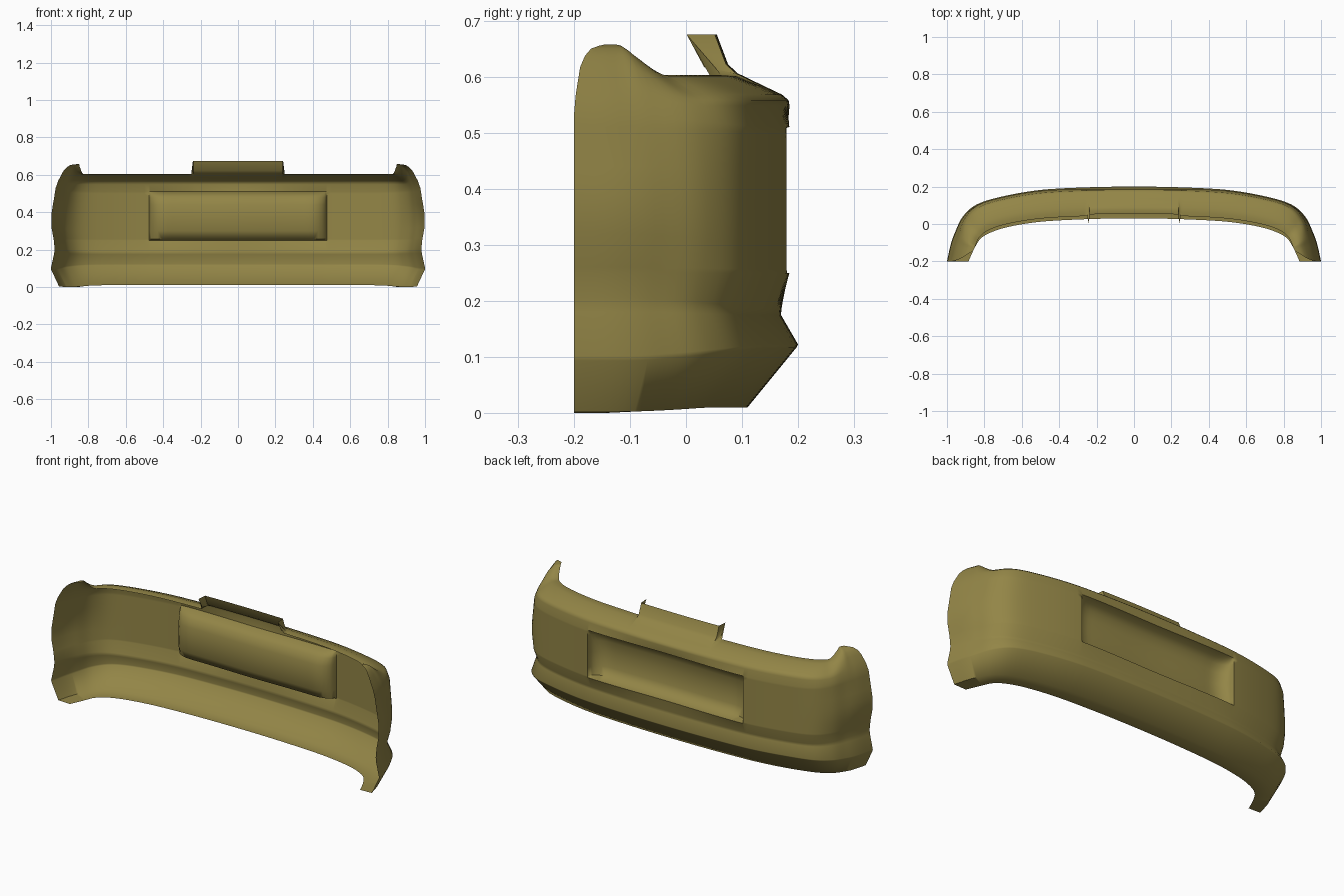
import bpy, bmesh, math
from mathutils import Vector

if "Cube" in bpy.data.objects:
    bpy.data.objects.remove(bpy.data.objects["Cube"])

# Plan curves from centre to arm end: outer skin and inner lip edge
OUTER = [(0, .2), (.25, .196), (.5, .182), (.7, .148), (.84, .105),
         (.915, .04), (.955, -.04), (.98, -.11), (1, -.2)]
INNER = [(0, .03), (.25, .026), (.5, .012), (.67, -.015), (.77, -.047),
         (.82, -.078), (.845, -.115), (.863, -.15), (.885, -.2)]

# Profile rows: centre depth fraction, centre z, arm fraction, arm z, arm reach, recess depth
ROWS = [
    (1.0, .01, 1.0, .0, 1, 0),
    (.53, .01, .38, .002, 1, 0),
    (.02, .116, .01, .093, 1, 0),
    (0, .122, 0, .102, 1, 0),
    (.18, .175, .15, .18, 1, 0),
    (.17, .19, .17, .205, 1, 0),
    (.11, .249, .13, .25, 1, 0),
    (.11, .256, .12, .26, 1, .055),
    (.11, .30, .02, .32, 1, .075),
    (.11, .38, .02, .39, 1, .08),
    (.11, .44, .09, .44, 1, .075),
    (.11, .48, .15, .48, 1, .06),
    (.11, .50, .19, .51, 1, .035),
    (.11, .51, .22, .53, 1, 0),
    (.09, .548, .32, .566, .98, 0),
    (.10, .558, .40, .585, .96, 0),
    (.17, .568, .53, .617, .92, 0),
    (.38, .585, .65, .637, .85, 0),
    (.62, .601, .76, .65, .75, 0),
    (.78, .603, .88, .655, .6, 0),
    (.90, .601, 1.0, .657, .45, 0),
]
# Upright tab and its side flange replace the last three rows near the centre
TAB = [(.092, .606), (.075, .622), (.055, .675)]
FLANGE = [(.090, .606), (.036, .617), (.005, .675)]


def curve(pts, s):
    """Catmull-Rom point at index parameter s, mirrored about the centre."""
    i = min(int(s), len(pts) - 2)
    t = s - i
    P = [Vector(p) for p in pts]
    a = P[i - 1] if i else Vector((-P[1].x, P[1].y))
    b, c = P[i], P[i + 1]
    d = P[i + 2] if i + 2 < len(P) else c * 2 - b
    return .5 * (2 * b + (c - a) * t + (2 * a - 5 * b + 4 * c - d) * t * t
                 + (3 * b - a - 3 * c + d) * t ** 3)


def smooth(a, b, s):
    t = max(0, min(1, (s - a) / (b - a)))
    return t * t * (3 - 2 * t)


def point(s, r):
    fc, zc, fa, za, reach, depth = ROWS[r]
    # The panel around the recess is flatter in plan than the lower ridge
    if 6 <= r <= 13:
        fc *= 1 - .75 * smooth(0, 2, s)
    w = smooth(4.8, 6.5, s) if r >= 14 else smooth(3, 7, s)
    f = fc + (fa - fc) * smooth(3.5, 7, s)
    z = zc + (za - zc) * w
    sp = s if s < 6 else 6 + (s - 6) * reach
    p = curve(OUTER, sp).lerp(curve(INNER, sp), f)
    # Recess with rounded ends
    p.y -= depth * math.sqrt(max(0, 1 - max(0, (s - 1.5) / .39) ** 2))
    k = r - (len(ROWS) - 3)
    if k >= 0 and s < .975:
        y, z = (TAB if s < .955 else FLANGE)[k]
        p.y = y - .004 * s * s
    return (p.x, p.y, z)


# Column positions, with tight pairs at the tab flange and recess side
cols = [0, .2, .4, .6, .8, .95, .965, 1.0, 1.06, 1.25, 1.4, 1.5,
        1.6, 1.7, 1.78, 1.84, 1.87, 1.89, 2.0]
cols += [2 + i * .2 for i in range(1, 31)]

bm = bmesh.new()
grid = [[bm.verts.new(point(s, r)) for r in range(len(ROWS))] for s in cols]
for a, b in zip(grid, grid[1:]):
    for r in range(len(ROWS) - 1):
        bm.faces.new((a[r], a[r + 1], b[r + 1], b[r]))
for v in grid[0]:
    v.co.x = 0
mesh = bpy.data.meshes.new("bumper_shell")
bm.to_mesh(mesh)
bm.free()

# Bumper shell, mirrored across the centre
bumper = bpy.data.objects.new("bumper_shell", mesh)
bpy.context.collection.objects.link(bumper)
bpy.context.view_layer.objects.active = bumper
bumper.select_set(True)
mirror = bumper.modifiers.new("mirror", 'MIRROR')
mirror.use_clip = True
bpy.ops.object.modifier_apply(modifier="mirror")
bpy.ops.object.shade_smooth_by_angle(angle=math.radians(60))

paint = bpy.data.materials.new("gold_paint")
paint.diffuse_color = (.29, .235, .062, 1)
paint.use_nodes = True
paint.node_tree.nodes["Principled BSDF"].inputs["Base Color"].default_value = paint.diffuse_color
mesh.materials.append(paint)
